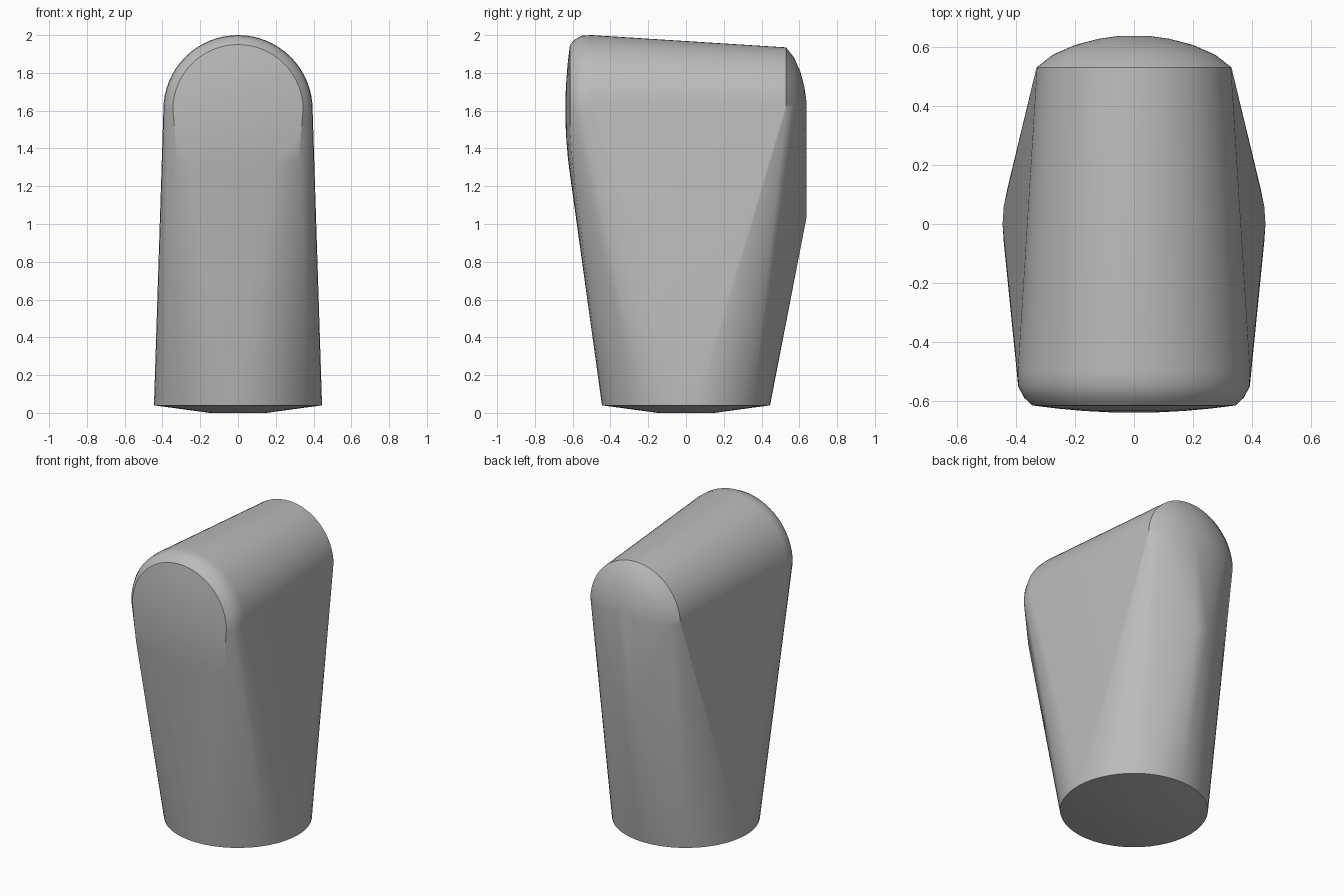
import bpy, bmesh, math

cube = bpy.data.objects.get("Cube")
if cube:
    bpy.data.objects.remove(cube, do_unlink=True)

grey = bpy.data.materials.new("plain grey")
grey.use_nodes = True
colour = (0.5, 0.5, 0.5, 1)
grey.diffuse_color = colour
grey.node_tree.nodes["Principled BSDF"].inputs["Base Color"].default_value = colour

AXIS_Z = 1.605  # height of the rounded top's axis


def arch(radius, y, sweep=math.pi, steps=32):
    """Points of an upright arc around the top's axis."""
    return [(radius * math.cos(sweep * i / steps), y,
             AXIS_Z + radius * math.sin(sweep * i / steps)) for i in range(steps + 1)]


def disc(radius, z, steps=48):
    """Points of a level circle."""
    return [(radius * math.cos(math.tau * i / steps),
             radius * math.sin(math.tau * i / steps), z) for i in range(steps)]


# Round foot with a shallow bottom
points = disc(0.445, 0.04) + disc(0.15, 0, 24)

# Rounded front rim
for radius, y in ((0.395, -0.5), (0.392, -0.55), (0.372, -0.588), (0.345, -0.614)):
    points += arch(radius, y)

# Gently domed front face
for radius in (0.345, 0.26, 0.17, 0.08):
    points += arch(radius, -0.614 - 0.025 * (1 - (radius / 0.345) ** 2), math.tau)

# Back rim and its dome
for radius, y in ((0.33, 0.53), (0.275, 0.573), (0.2, 0.606), (0.12, 0.627), (0.05, 0.637)):
    points += arch(radius, y)

# Lower corners of the front face and of the back ridge
for side in (-1, 1):
    points += [(side * 0.325, -0.603, 1.34), (side * 0.05, 0.637, 1.03)]

# Stretch one skin around all the sections
bm = bmesh.new()
for p in points:
    bm.verts.new(p)
bmesh.ops.remove_doubles(bm, verts=bm.verts, dist=0.0005)
bmesh.ops.convex_hull(bm, input=bm.verts)
loose = [v for v in bm.verts if not v.link_faces]
bmesh.ops.delete(bm, geom=loose, context="VERTS")
bmesh.ops.recalc_face_normals(bm, faces=bm.faces)

mesh = bpy.data.meshes.new("rounded_body")
bm.to_mesh(mesh)
bm.free()
mesh.materials.append(grey)
body = bpy.data.objects.new("rounded_body", mesh)
bpy.context.collection.objects.link(body)

bpy.ops.object.select_all(action="DESELECT")
body.select_set(True)
bpy.context.view_layer.objects.active = body
bpy.ops.object.shade_smooth_by_angle(angle=math.radians(30))
